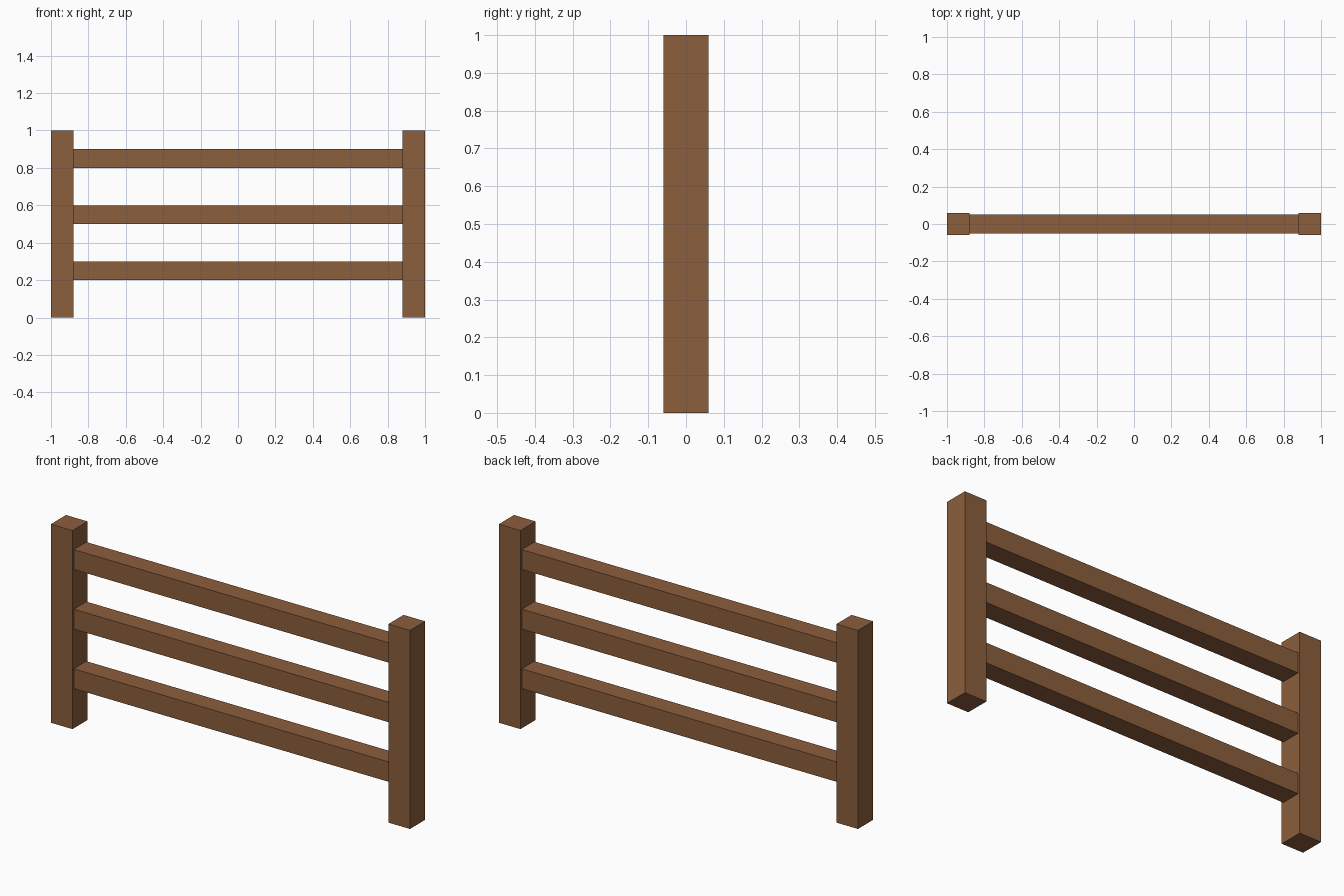
import bpy

cube = bpy.data.objects.get("Cube")
if cube:
    bpy.data.objects.remove(cube, do_unlink=True)

# Brown wood
wood = bpy.data.materials.new("brown_wood")
wood.use_nodes = True
colour = (0.258, 0.112, 0.045, 1.0)
wood.diffuse_color = colour
bsdf = next(n for n in wood.node_tree.nodes if n.type == "BSDF_PRINCIPLED")
bsdf.inputs["Base Color"].default_value = colour

POST = 0.12
HEIGHT = 1.0
RAIL = 0.1
POST_X = 1.0 - POST / 2


def beam(name, centre, size):
    bpy.ops.mesh.primitive_cube_add(size=1, location=centre)
    obj = bpy.context.object
    obj.name = name
    obj.scale = size
    bpy.ops.object.transform_apply(location=False, rotation=False, scale=True)
    obj.data.materials.append(wood)
    return obj


# Square end posts
for side, sign in (("left", 1), ("right", -1)):
    beam(side + "_post", (sign * POST_X, 0, HEIGHT / 2), (POST, POST, HEIGHT))

# Horizontal rails between the inner faces of the posts
for label, z in (("lower", 0.25), ("middle", 0.55), ("upper", 0.85)):
    beam(label + "_rail", (0, 0, z), (2 * POST_X - POST, RAIL, RAIL))
